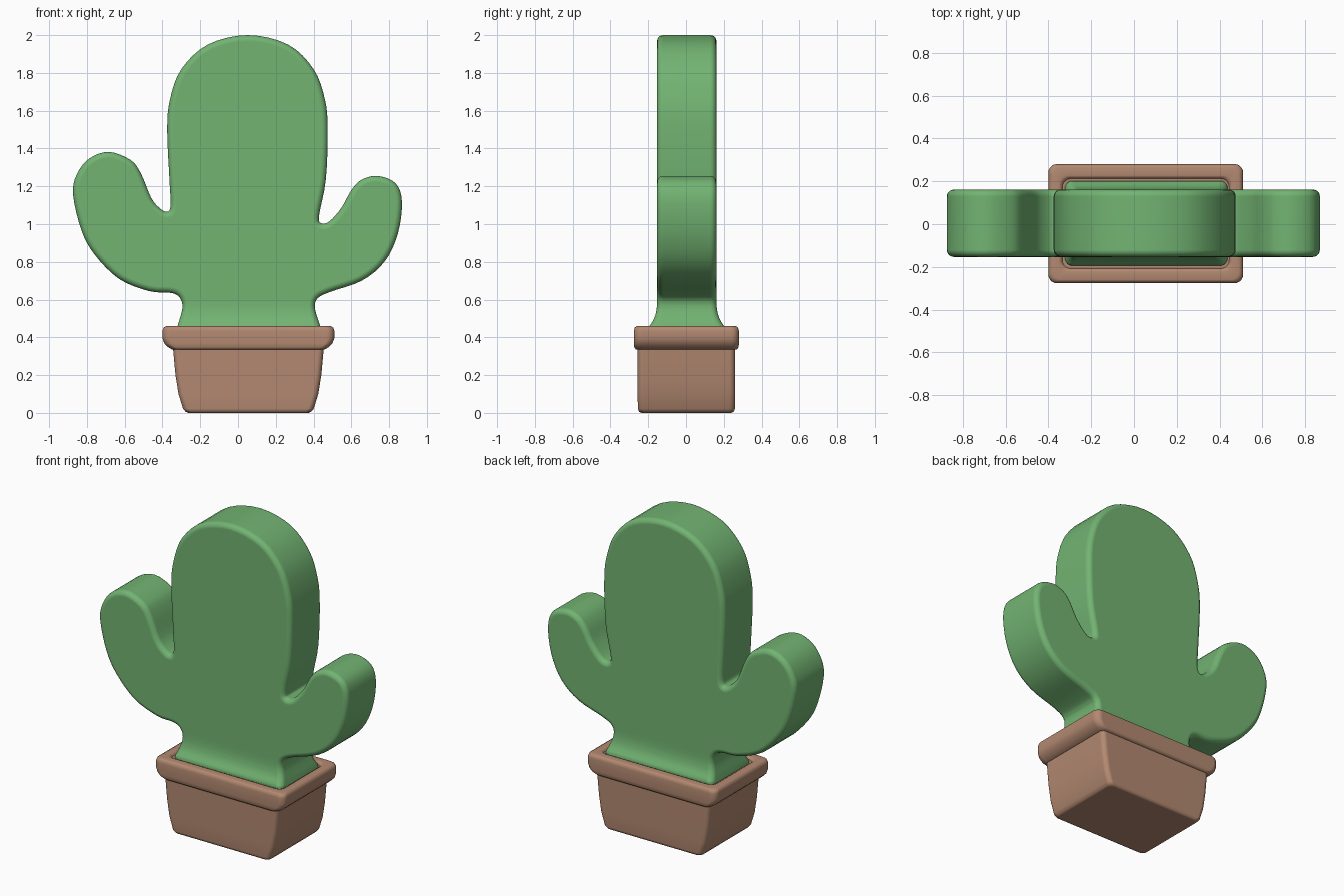
import bpy
import bmesh
import math
from mathutils import Vector

default = bpy.data.objects.get("Cube")
if default:
    bpy.data.objects.remove(default, do_unlink=True)


def make_material(name, colour):
    mat = bpy.data.materials.new(name)
    mat.use_nodes = True
    mat.diffuse_color = (*colour, 1)
    bsdf = mat.node_tree.nodes["Principled BSDF"]
    bsdf.inputs["Base Color"].default_value = (*colour, 1)
    bsdf.inputs["Roughness"].default_value = 0.6
    return mat


def finish(bm, name, mat, angle):
    """Turn a bmesh into a smooth-shaded object with one material."""
    bmesh.ops.recalc_face_normals(bm, faces=bm.faces[:])
    mesh = bpy.data.meshes.new(name)
    bm.to_mesh(mesh)
    bm.free()
    mesh.materials.append(mat)
    obj = bpy.data.objects.new(name, mesh)
    bpy.context.collection.objects.link(obj)
    bpy.ops.object.select_all(action='DESELECT')
    obj.select_set(True)
    bpy.context.view_layer.objects.active = obj
    bpy.ops.object.shade_smooth_by_angle(angle=math.radians(angle))
    weighted = obj.modifiers.new("weighted_normals", 'WEIGHTED_NORMAL')
    weighted.keep_sharp = True
    return obj


def smooth_path(points, steps):
    """Pass a smooth open curve through the control points."""
    pts = [Vector(p) for p in points]
    pts = [pts[0]] + pts + [pts[-1]]
    path = []
    for a, b, c, d in zip(pts, pts[1:], pts[2:], pts[3:]):
        for i in range(steps):
            t = i / steps
            path.append(0.5 * (2 * b + (c - a) * t
                               + (2 * a - 5 * b + 4 * c - d) * t ** 2
                               + (3 * b - a - 3 * c + d) * t ** 3))
    path.append(pts[-1])
    return path


def rounded_rect(half_x, half_y, radius, segments=5):
    """Corner-rounded rectangle, counter-clockwise."""
    ring = []
    for quarter, (sx, sy) in enumerate([(1, 1), (-1, 1), (-1, -1), (1, -1)]):
        for i in range(segments + 1):
            a = (quarter + i / segments) * math.pi / 2
            ring.append((sx * (half_x - radius) + radius * math.cos(a),
                         sy * (half_y - radius) + radius * math.sin(a)))
    return ring


def loft(name, levels, centre, mat, radius):
    """Stack rounded rectangles given as (z, half width, half depth)."""
    bm = bmesh.new()
    rings = []
    for z, hx, hy in levels:
        rings.append([bm.verts.new((centre[0] + x, centre[1] + y, z))
                      for x, y in rounded_rect(hx, hy, radius)])
    for low, high in zip(rings, rings[1:]):
        n = len(low)
        for i in range(n):
            j = (i + 1) % n
            bm.faces.new((low[i], low[j], high[j], high[i]))
    bm.faces.new(rings[0])
    bm.faces.new(rings[-1])
    return finish(bm, name, mat, 50)


green = make_material("cactus green", (0.17, 0.455, 0.17))
clay = make_material("clay brown", (0.45, 0.25, 0.165))

# Cactus outline: right arm, trunk, left arm
right_arm = [(-.33, .4), (-.32, .46), (-.295, .55), (-.305, .605), (-.35, .635),
             (-.47, .645), (-.63, .71), (-.76, .84), (-.83, .97), (-.873, 1.155),
             (-.855, 1.26), (-.79, 1.345), (-.685, 1.382), (-.57, 1.34),
             (-.515, 1.27), (-.46, 1.14), (-.415, 1.085), (-.375, 1.065)]
trunk = [(-.357, 1.1), (-.363, 1.235), (-.375, 1.5), (-.36, 1.66), (-.3, 1.82),
         (-.16, 1.95), (.052, 2), (.265, 1.95), (.4, 1.82), (.46, 1.66),
         (.475, 1.5), (.465, 1.235), (.43, 1.05)]
left_arm = [(.438, 1.005), (.485, 1.015), (.55, 1.09), (.6, 1.18), (.655, 1.235),
            (.74, 1.255), (.835, 1.215), (.868, 1.115), (.845, .945), (.775, .8),
            (.655, .7), (.485, .64), (.42, .605), (.408, .55), (.435, .46), (.445, .4)]
outline = smooth_path(right_arm + trunk + left_arm, 4)

# Thick slab with softly rounded front and back edges
half = 0.157
middle = 0.004
bm = bmesh.new()
front = bm.faces.new([bm.verts.new((p.x, -half, p.y)) for p in outline])
extruded = bmesh.ops.extrude_face_region(bm, geom=[front], use_keep_orig=True)
for item in extruded["geom"]:
    if isinstance(item, bmesh.types.BMVert):
        item.co.y = half
bmesh.ops.recalc_face_normals(bm, faces=bm.faces[:])
rims = [e for e in bm.edges
        if abs(e.verts[0].co.y - e.verts[1].co.y) < half]
bmesh.ops.bevel(bm, geom=rims, offset=0.032, offset_type='OFFSET', segments=5,
                profile=0.5, affect='EDGES', clamp_overlap=False)

# Flare the foot of the trunk towards the pot
foot, flare_top = 0.46, 0.61
for i in range(9):
    z = foot + (flare_top - foot) * i / 8
    bmesh.ops.bisect_plane(bm, geom=bm.verts[:] + bm.edges[:] + bm.faces[:],
                           plane_co=(0, 0, z), plane_no=(0, 0, 1))
for v in bm.verts:
    t = min(1, max(0, (flare_top - v.co.z) / (flare_top - foot)))
    v.co.y = v.co.y * (1 + 0.26 * t ** 3) + middle
finish(bm, "cactus", green, 40)

# Tapered pot body
centre = (0.055, 0.002)
loft("pot_body", [(0, .318, .237), (.006, .332, .25), (.022, .346, .257),
                  (.1, .37, .258), (.2, .386, .258), (.35, .4, .258)],
     centre, clay, 0.03)

# Pot rim with a shallow recess around the trunk
loft("pot_rim", [(.333, .39, .25), (.336, .405, .268), (.348, .425, .276),
                 (.368, .445, .278), (.395, .455, .278), (.435, .455, .278),
                 (.452, .449, .273), (.46, .435, .262), (.46, .405, .225),
                 (.455, .395, .215), (.445, .39, .21)],
     centre, clay, 0.04)
